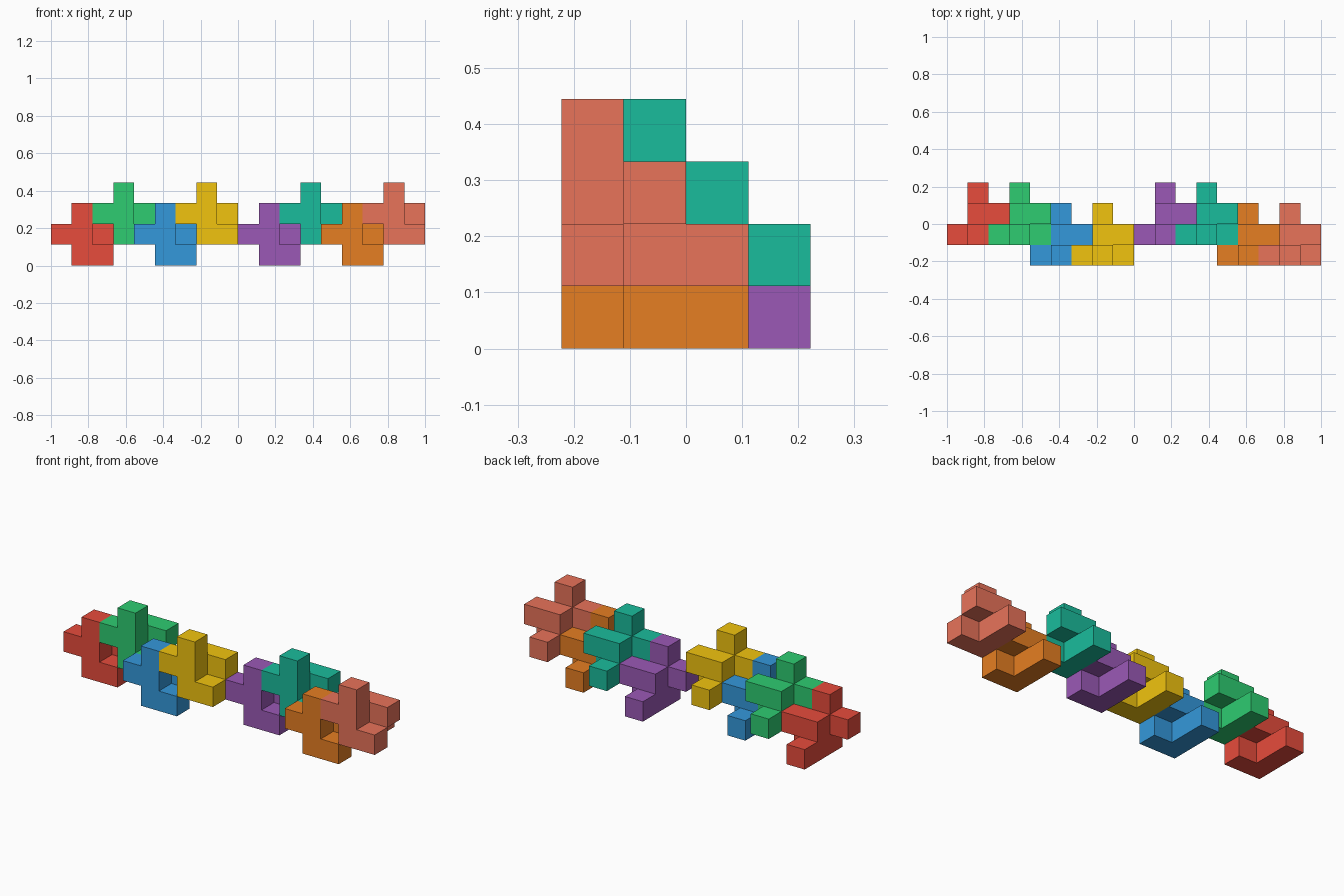
import bpy, bmesh
from mathutils import Vector

if "Cube" in bpy.data.objects:
    bpy.data.objects.remove(bpy.data.objects["Cube"])

U = 1 / 9                                  # edge of one small cube
ORIGIN = Vector((-9, -2, 0))               # grid corner, in cubes

# Cubes of the single interlocking block, on a 3 x 3 x 3 grid
CELLS = {(1, 0, 0), (2, 0, 0), (1, 1, 0), (1, 2, 0),
         (0, 0, 1), (1, 0, 1), (1, 1, 1), (2, 1, 1),
         (1, 0, 2)}

# name, grid position, colour
BLOCKS = [
    ("red_block",    (0, 1, 0),  "E74C3C"),
    ("green_block",  (2, 1, 1),  "2ECC71"),
    ("blue_block",   (4, 0, 0),  "3498DB"),
    ("yellow_block", (6, 0, 1),  "F1C40F"),
    ("purple_block", (9, 1, 0),  "9B59B6"),
    ("teal_block",   (11, 1, 1), "1ABC9C"),
    ("orange_block", (13, 0, 0), "E67E22"),
    ("coral_block",  (15, 0, 1), "E8735A"),
]


def linear(hex_code):
    rgb = [int(hex_code[i:i + 2], 16) / 255 for i in (0, 2, 4)]
    return [c / 12.92 if c < 0.04045 else ((c + 0.055) / 1.055) ** 2.4 for c in rgb] + [1]


def block_mesh(name):
    """Outer skin of the cube cluster, flat areas merged."""
    bm = bmesh.new()
    verts = {}

    def vert(p):
        key = tuple(round(c) for c in p)
        if key not in verts:
            verts[key] = bm.verts.new(Vector(key) * U)
        return verts[key]

    for cell in sorted(CELLS):
        for axis in range(3):
            for side in (0, 1):
                near = list(cell)
                near[axis] += 1 if side else -1
                if tuple(near) in CELLS:
                    continue
                a, b, n = Vector((0, 0, 0)), Vector((0, 0, 0)), Vector((0, 0, 0))
                a[(axis + 1) % 3] = b[(axis + 2) % 3] = 1
                n[axis] = side
                p = Vector(cell) + n
                loop = [p, p + a, p + a + b, p + b]
                bm.faces.new([vert(q) for q in (loop if side else loop[::-1])])
    bm.normal_update()
    bmesh.ops.dissolve_limit(bm, angle_limit=0.01, verts=bm.verts[:], edges=bm.edges[:])
    mesh = bpy.data.meshes.new(name)
    bm.to_mesh(mesh)
    bm.free()
    return mesh


# Eight identical blocks hooked into two chains of four
for name, pos, colour in BLOCKS:
    mesh = block_mesh(name)
    mat = bpy.data.materials.new(name + "_paint")
    mat.diffuse_color = linear(colour)
    mat.use_nodes = True
    mat.node_tree.nodes["Principled BSDF"].inputs["Base Color"].default_value = mat.diffuse_color
    mesh.materials.append(mat)
    block = bpy.data.objects.new(name, mesh)
    block.location = (ORIGIN + Vector(pos)) * U
    bpy.context.collection.objects.link(block)
